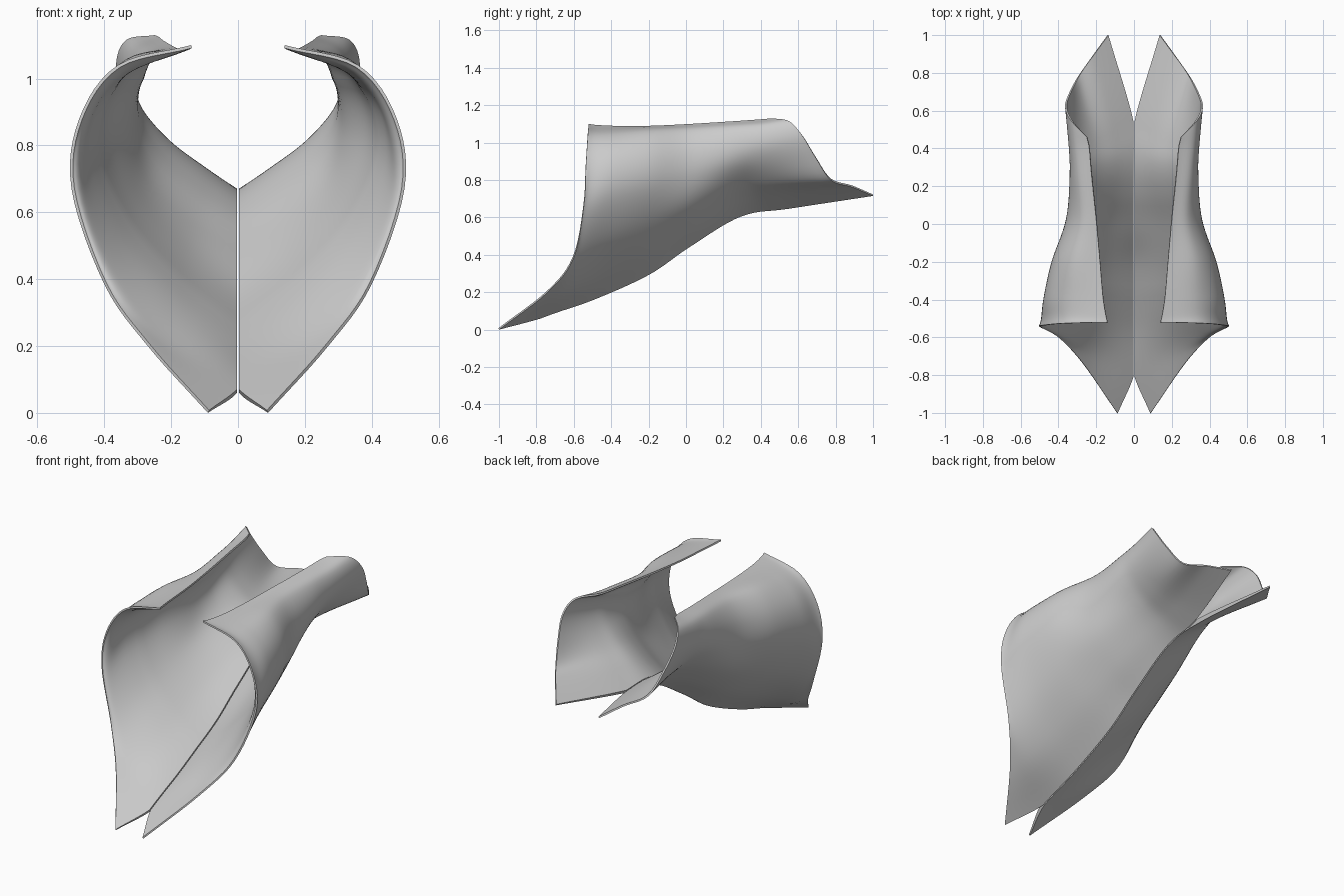
import bpy
import bmesh
from mathutils import Vector

STEPS_ALONG = 8
STEPS_ACROSS = 6
THICKNESS = 0.046
SEAM_GAP = 0.003

if "Cube" in bpy.data.objects:
    bpy.data.objects.remove(bpy.data.objects["Cube"], do_unlink=True)

grey = bpy.data.materials.new("light grey")
grey.use_nodes = True
grey.diffuse_color = (0.6, 0.6, 0.6, 1)
grey.node_tree.nodes["Principled BSDF"].inputs["Base Color"].default_value = grey.diffuse_color


def rib(y_seam, y_top, outline):
    """Cross-section from the centre seam to the curled top edge, sweeping back in y."""
    last = len(outline) - 1
    return [Vector((x, y_top + (y_seam - y_top) * (1 - i / last) ** 3, z))
            for i, (x, z) in enumerate(outline)]


def spline(points, steps):
    """Smooth curve through all the points."""
    ends = [2 * points[0] - points[1]] + points + [2 * points[-1] - points[-2]]
    curve = []
    for a, b, c, d in zip(ends, ends[1:], ends[2:], ends[3:]):
        for s in range(steps):
            t = s / steps
            curve.append(b + (c - a) * t / 2
                         + (2 * a - 5 * b + 4 * c - d) * t ** 2 / 2
                         + (3 * b - a - 3 * c + d) * t ** 3 / 2)
    return curve + [points[-1]]


# Flared front edge, from the low pointed tip to the curled top corner
front_edge = [Vector(p) for p in (
    (.09, -1, 0), (.27, -.74, .2), (.4, -.6, .385), (.498, -.545, .67),
    (.475, -.535, .88), (.36, -.525, 1.04), (.14, -.52, 1.1))]

# Back edge, from the long pointed tail to the raised top corner
back_edge = [Vector(p) for p in (
    (.14, 1, .715), (.22, .89, .762), (.3, .775, .8), (.345, .69, .925),
    (.365, .62, 1.04), (.335, .55, 1.115), (.25, .46, 1.13))]

# Body ribs between the two edges
ribs = [
    rib(-.76, -.48, [(0, .065), (.23, .215), (.39, .41), (.488, .67), (.465, .89), (.355, 1.035), (.15, 1.095)]),
    rib(-.5, -.38, [(0, .155), (.205, .315), (.37, .5), (.472, .73), (.455, .92), (.345, 1.045), (.165, 1.09)]),
    rib(-.2, -.2, [(0, .29), (.19, .43), (.345, .6), (.43, .78), (.42, .94), (.33, 1.06), (.18, 1.09)]),
    rib(.02, .02, [(0, .44), (.16, .54), (.3, .675), (.357, .82), (.35, .96), (.29, 1.065), (.2, 1.1)]),
    rib(.3, .26, [(0, .605), (.12, .685), (.24, .78), (.322, .885), (.34, .985), (.305, 1.08), (.225, 1.115)]),
    rib(.56, .4, [(.02, .648), (.12, .715), (.225, .79), (.31, .895), (.345, .995), (.32, 1.09), (.237, 1.125)]),
]


def make_panel(name, side):
    """Loft a curved half shell and thicken it inward, tapering to thin edges."""
    profiles = [spline(p, STEPS_ACROSS) for p in [front_edge, *ribs, back_edge]]
    strips = [spline(list(line), STEPS_ALONG) for line in zip(*profiles)]
    rows, cols = len(strips), len(strips[0])
    verts = [(side * p.x, p.y, p.z) for strip in strips for p in strip]
    faces = []
    for r in range(rows - 1):
        for c in range(cols - 1):
            k = r * cols + c
            quad = (k, k + 1, k + cols + 1, k + cols)
            faces.append(quad if side > 0 else quad[::-1])
    mesh = bpy.data.meshes.new(name)
    mesh.from_pydata(verts, [], faces)
    mesh.materials.append(grey)
    panel = bpy.data.objects.new(name, mesh)
    bpy.context.collection.objects.link(panel)

    # Padding is full in the middle and thin near the front, back and top edges
    padding = panel.vertex_groups.new(name="padding")
    for r in range(rows):
        for c in range(cols):
            along = min(c, cols - 1 - c) / (2.5 * STEPS_ALONG)
            across = (rows - 1 - r) / (1.5 * STEPS_ACROSS)
            padding.add([r * cols + c], .2 + .8 * min(1, along, across), 'REPLACE')
    shell = panel.modifiers.new("thickness", 'SOLIDIFY')
    shell.thickness = THICKNESS
    shell.offset = -1
    shell.vertex_group = padding.name
    bpy.ops.object.select_all(action='DESELECT')
    panel.select_set(True)
    bpy.context.view_layer.objects.active = panel
    bpy.ops.object.modifier_apply(modifier=shell.name)

    # Trim the padding flush at the centre seam
    bm = bmesh.new()
    bm.from_mesh(mesh)
    bmesh.ops.bisect_plane(bm, geom=bm.verts[:] + bm.edges[:] + bm.faces[:],
                           plane_co=(side * SEAM_GAP, 0, 0),
                           plane_no=(side, 0, 0), clear_inner=True)
    bmesh.ops.holes_fill(bm, edges=[e for e in bm.edges if e.is_boundary])
    bm.to_mesh(mesh)
    bm.free()
    bpy.ops.object.shade_smooth_by_angle()


make_panel("left_panel", 1)
make_panel("right_panel", -1)
